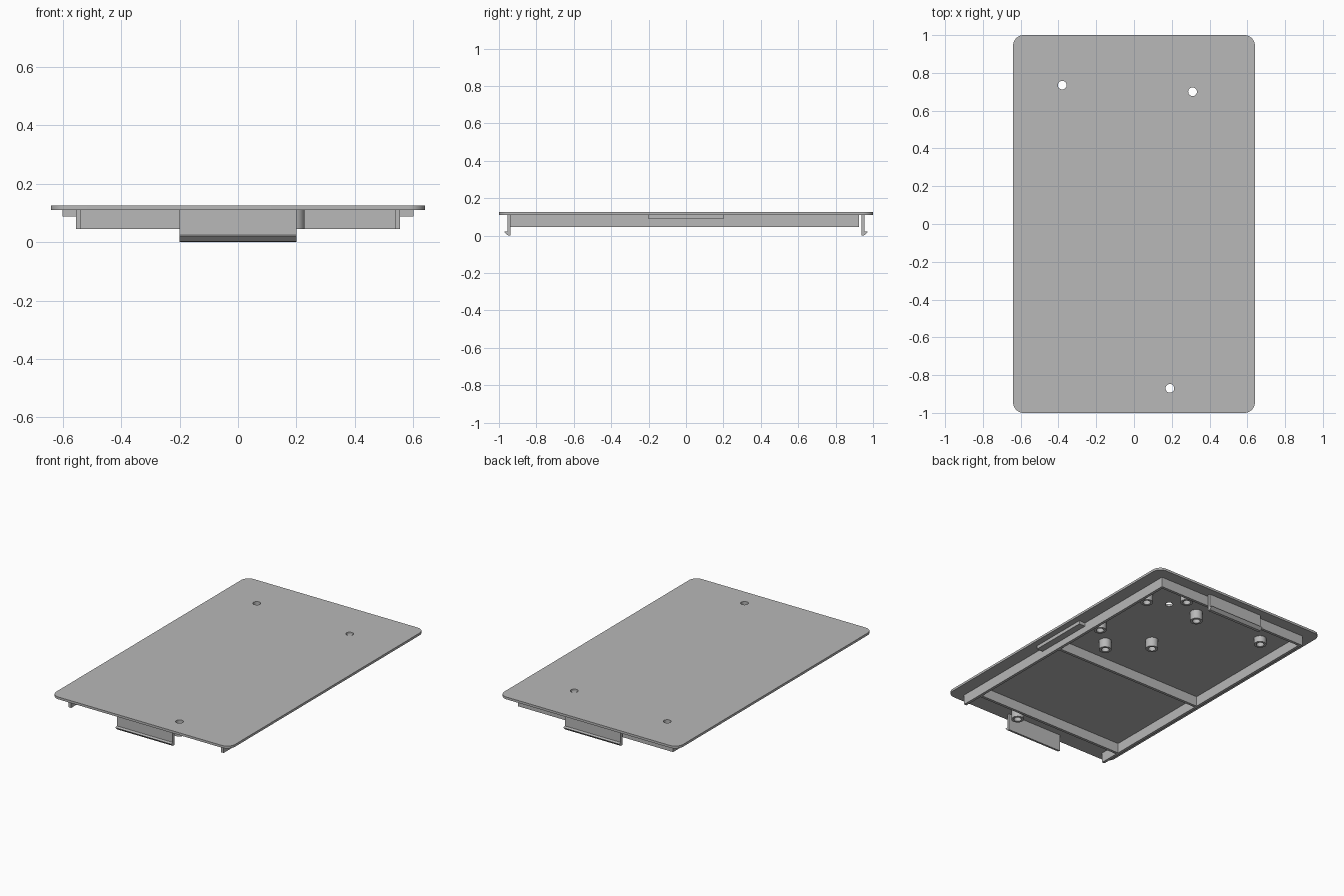
import bpy
import bmesh
from math import cos, sin, pi, radians

if "Cube" in bpy.data.objects:
    bpy.data.objects.remove(bpy.data.objects["Cube"])

# Main dimensions
HALF_W, HALF_L = 0.64, 1.0
TOP, UNDER, RIM = 0.125, 0.11, 0.045
RAIL_X, WALL = 0.555, 0.018
HOLE_R, POST_R = 0.023, 0.038

grey = bpy.data.materials.new("light_grey_plastic")
grey.use_nodes = True
colour = (0.48, 0.48, 0.48, 1)
grey.diffuse_color = colour
grey.node_tree.nodes["Principled BSDF"].inputs["Base Color"].default_value = colour


def finish(name, bm, smooth=False):
    bmesh.ops.recalc_face_normals(bm, faces=bm.faces)
    mesh = bpy.data.meshes.new(name)
    bm.to_mesh(mesh)
    bm.free()
    mesh.materials.append(grey)
    obj = bpy.data.objects.new(name, mesh)
    bpy.context.collection.objects.link(obj)
    if smooth:
        bpy.ops.object.select_all(action="DESELECT")
        obj.select_set(True)
        bpy.context.view_layer.objects.active = obj
        bpy.ops.object.shade_smooth_by_angle(angle=radians(30))
    return obj


def prism(name, outline, offset, smooth=False):
    bm = bmesh.new()
    face = bm.faces.new([bm.verts.new(p) for p in outline])
    made = bmesh.ops.extrude_face_region(bm, geom=[face])["geom"]
    verts = [g for g in made if isinstance(g, bmesh.types.BMVert)]
    bmesh.ops.translate(bm, verts=verts, vec=offset)
    return finish(name, bm, smooth)


def box(name, x0, x1, y0, y1, z0, z1=UNDER):
    outline = [(x0, y0, z0), (x1, y0, z0), (x1, y1, z0), (x0, y1, z0)]
    return prism(name, outline, (0, 0, z1 - z0))


def circle(x, y, r, z, n=32):
    return [(x + r * cos(2 * pi * i / n), y + r * sin(2 * pi * i / n), z)
            for i in range(n)]


def tube(name, x, y, z0, z1=UNDER):
    # Hollow post made from two concentric walls and end rings
    bm = bmesh.new()
    rings = [[bm.verts.new(p) for p in circle(x, y, r, z)]
             for r, z in ((POST_R, z1), (POST_R, z0), (HOLE_R, z0), (HOLE_R, z1))]
    for a, b in zip(rings, rings[1:] + rings[:1]):
        for i in range(len(a)):
            j = (i + 1) % len(a)
            bm.faces.new((a[i], a[j], b[j], b[i]))
    return finish(name, bm, True)


# Cover plate with rounded corners and three through holes
radius, steps = 0.055, 8
outline = []
for quarter, (sx, sy) in enumerate(((1, 1), (-1, 1), (-1, -1), (1, -1))):
    for i in range(steps + 1):
        a = (quarter + i / steps) * pi / 2
        outline.append((sx * (HALF_W - radius) + radius * cos(a),
                        sy * (HALF_L - radius) + radius * sin(a), UNDER))
plate = prism("cover_plate", outline, (0, 0, TOP - UNDER), True)

screw_holes = ((-0.38, 0.735), (0.31, 0.70), (0.19, -0.87))
for x, y in screw_holes:
    cutter = prism("hole_cutter", circle(x, y, HOLE_R, 0), (0, 0, 0.2))
    cutter.hide_render = True
    cut = plate.modifiers.new("hole", "BOOLEAN")
    cut.operation = "DIFFERENCE"
    cut.solver = "EXACT"
    cut.object = cutter
    bpy.context.view_layer.objects.active = plate
    bpy.ops.object.modifier_move_to_index(modifier=cut.name, index=0)
    bpy.ops.object.modifier_apply(modifier=cut.name)
    bpy.data.objects.remove(cutter)

# Long side rails and side tabs
for side, s in (("left", 1), ("right", -1)):
    xs = sorted((s * RAIL_X, s * (RAIL_X - WALL)))
    box(side + "_rail", *xs, -0.94, 0.925, RIM)
    xs = sorted((s * RAIL_X, s * 0.60))
    box(side + "_tab", *xs, -0.2, 0.2, 0.088)

# Cross walls between the rails
inner = RAIL_X - WALL
for name, y in (("back_wall", 0.925), ("middle_wall", -0.05), ("front_wall", -0.79)):
    box(name, -inner, inner, y - WALL, y, RIM)

# Snap clips with an outward hook
clip = ((0.938, UNDER), (0.954, UNDER), (0.954, 0.024), (0.972, 0.02),
        (0.954, 0.002), (0.938, 0))
for name, s in (("back_clip", 1), ("front_clip", -1)):
    prism(name, [(-0.2, s * y, z) for y, z in clip], (0.4, 0, 0))

# Screw posts under the plate
tube("back_screw_post", *screw_holes[0], 0.07)
tube("front_screw_post", *screw_holes[2], RIM)
posts = ((0.12, 0.73), (0.32, 0.11), (0.11, 0.30), (0.495, 0.27),
         (0.495, 0.71), (0.31, 0.865))
for i, (x, y) in enumerate(posts):
    tube(f"board_post_{i + 1}", x, y, 0.05)
